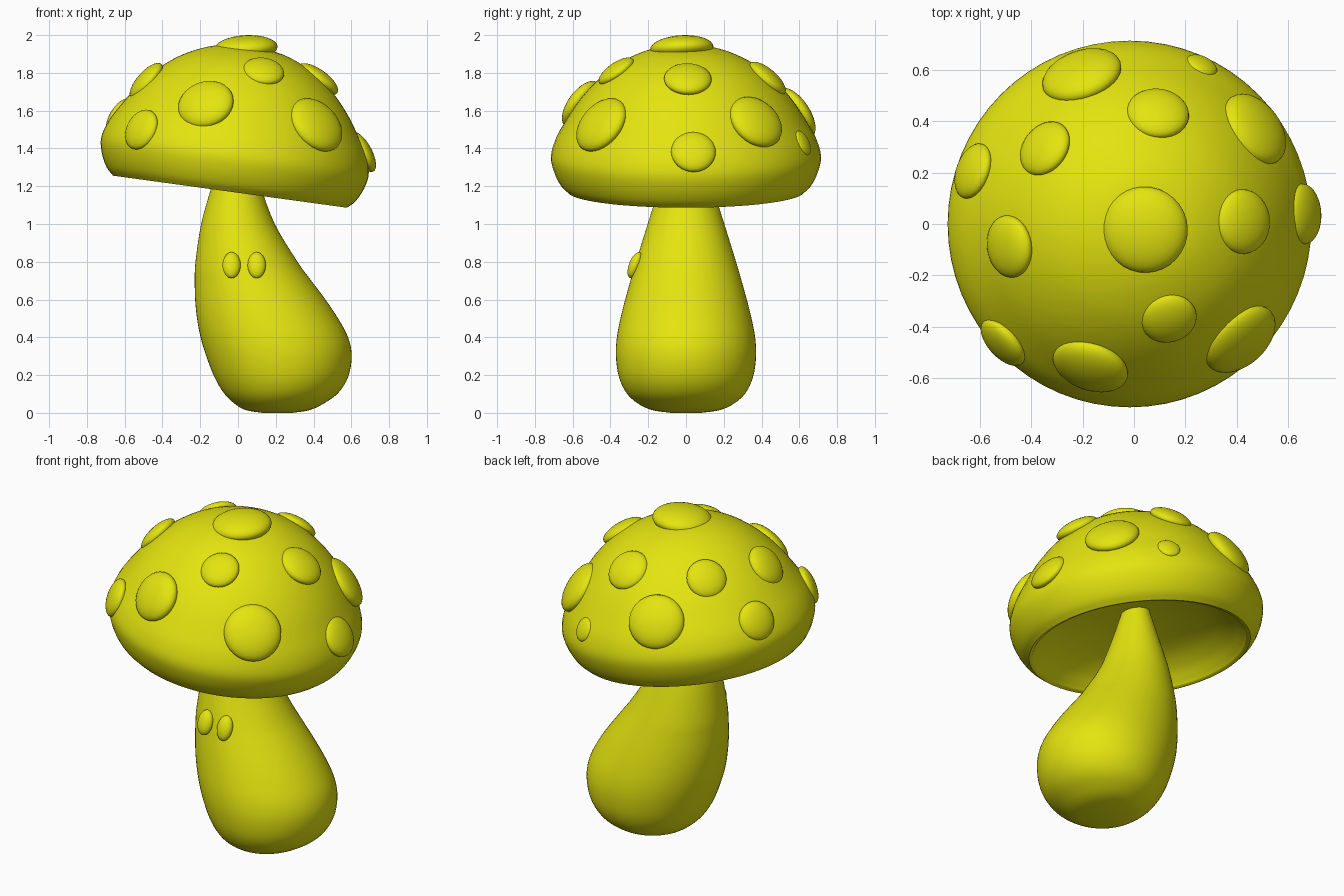
import bpy, bmesh, math
from mathutils import Vector, Matrix
from mathutils.bvhtree import BVHTree

if "Cube" in bpy.data.objects:
    bpy.data.objects.remove(bpy.data.objects["Cube"])

yellow = bpy.data.materials.new("mushroom yellow")
yellow.use_nodes = True
COLOUR = (0.78, 0.78, 0.005, 1)
yellow.diffuse_color = COLOUR
bsdf = next(n for n in yellow.node_tree.nodes if n.type == "BSDF_PRINCIPLED")
bsdf.inputs["Base Color"].default_value = COLOUR


def smooth(rows, steps=4):
    """Catmull-Rom curve through rows of numbers."""
    pts = [Vector(r) for r in rows]
    pts = [2 * pts[0] - pts[1]] + pts + [2 * pts[-1] - pts[-2]]
    out = []
    for a, b, c, d in zip(pts, pts[1:], pts[2:], pts[3:]):
        for i in range(steps):
            t = i / steps
            out.append(b + (c - a) * (t / 2) + (2 * a - 5 * b + 4 * c - d) * (t * t / 2)
                       + (3 * b - a - 3 * c + d) * (t ** 3 / 2))
    return out + [pts[-2]]


def loft(rings, sides=64):
    """Join elliptical rings (centre x, z, half width, half depth), closing both ends."""
    bm = bmesh.new()
    loops = []
    for cx, z, a, b in rings:
        angles = [math.tau * i / sides for i in range(sides)]
        loops.append([bm.verts.new((cx + a * math.cos(t), b * math.sin(t), z)) for t in angles])
    for lo, hi in zip(loops, loops[1:]):
        for i in range(sides):
            j = (i + 1) % sides
            bm.faces.new((lo[i], lo[j], hi[j], hi[i]))
    bm.faces.new(loops[0][::-1])
    bm.faces.new(loops[-1])
    bmesh.ops.recalc_face_normals(bm, faces=bm.faces)
    return bm


def finish(name, bm):
    mesh = bpy.data.meshes.new(name)
    bm.to_mesh(mesh)
    bm.free()
    obj = bpy.data.objects.new(name, mesh)
    bpy.context.collection.objects.link(obj)
    mesh.materials.append(yellow)
    bpy.ops.object.select_all(action="DESELECT")
    obj.select_set(True)
    bpy.context.view_layer.objects.active = obj
    bpy.ops.object.shade_smooth_by_angle(angle=math.radians(50))
    return obj


def pebble(name, centre, normal, size, up=Vector((0, 0, 1))):
    """Flattened sphere lying on a surface; size is width, height, thickness."""
    n = normal.normalized()
    side = up.cross(n).normalized()
    frame = Matrix((side, n.cross(side), n)).transposed().to_4x4()
    bm = bmesh.new()
    bmesh.ops.create_uvsphere(bm, u_segments=32, v_segments=16, radius=1)
    bm.transform(Matrix.Translation(centre) @ frame @ Matrix.Diagonal((*size, 1)))
    return finish(name, bm)


# Leaning stem: left edge, right edge, half depth, height
stem = smooth([
    (0.13, 0.29, 0.08, 0.0), (0.04, 0.38, 0.18, 0.015), (-0.02, 0.455, 0.255, 0.05),
    (-0.075, 0.53, 0.315, 0.105), (-0.125, 0.583, 0.355, 0.19), (-0.168, 0.602, 0.371, 0.3),
    (-0.198, 0.583, 0.366, 0.4), (-0.217, 0.53, 0.347, 0.5), (-0.227, 0.463, 0.322, 0.6),
    (-0.229, 0.388, 0.294, 0.7), (-0.225, 0.315, 0.265, 0.8), (-0.195, 0.195, 0.203, 1.0),
    (-0.14, 0.12, 0.14, 1.2), (-0.085, 0.06, 0.08, 1.4)])
finish("stem", loft([((l + r) / 2, z, (r - l) / 2, d) for l, r, d, z in stem]))

# Tilted cap: radius and height of the dome, then of its shallow bowl-shaped underside
dome = smooth([(0.003, 0.775), (0.18, 0.757), (0.34, 0.69), (0.46, 0.60), (0.56, 0.49),
               (0.64, 0.37), (0.69, 0.28), (0.715, 0.19), (0.70, 0.11), (0.665, 0.04),
               (0.625, 0.0)])
underside = smooth([(0.605, 0.005), (0.585, 0.03), (0.53, 0.085), (0.43, 0.145),
                    (0.28, 0.19), (0.14, 0.21), (0.003, 0.215)])
tilt = Matrix.Translation((-0.042, 0, 1.171)) @ Matrix.Rotation(math.radians(7.8), 4, "Y")
cap = loft([(0, u, r, r) for r, u in dome + underside])
cap.transform(tilt)
surface = BVHTree.FromBMesh(cap)
finish("cap", cap)

# Raised spots: position and half width, half height
spots = [
    (0.045, -0.025, 1.98, 0.168, 0.168), (-0.21, 0.60, 1.60, 0.16, 0.155),
    (0.275, 0.64, 1.44, 0.065, 0.07), (0.095, 0.44, 1.78, 0.122, 0.122),
    (0.485, 0.38, 1.55, 0.155, 0.155), (-0.36, 0.305, 1.80, 0.115, 0.115),
    (-0.50, -0.09, 1.77, 0.122, 0.122), (0.135, -0.37, 1.81, 0.11, 0.11),
    (-0.65, 0.215, 1.58, 0.112, 0.112), (0.435, 0.01, 1.78, 0.126, 0.126),
    (0.68, 0.04, 1.39, 0.118, 0.118), (0.42, -0.455, 1.53, 0.162, 0.162),
    (-0.175, -0.57, 1.645, 0.152, 0.145), (-0.52, -0.47, 1.505, 0.112, 0.112)]
for i, (x, y, z, w, h) in enumerate(spots):
    point, normal, _, _ = surface.find_nearest(Vector((x, y, z)))
    pebble(f"cap_spot_{i + 1}", point - normal * 0.008, normal, (w, h, 0.4 * w))

# Small oval eyes on the front of the stem
for name, x in (("right_eye", -0.034), ("left_eye", 0.099)):
    pebble(name, Vector((x, -0.27, 0.782)), Vector((0, -1, 0.38)), (0.048, 0.073, 0.032))
